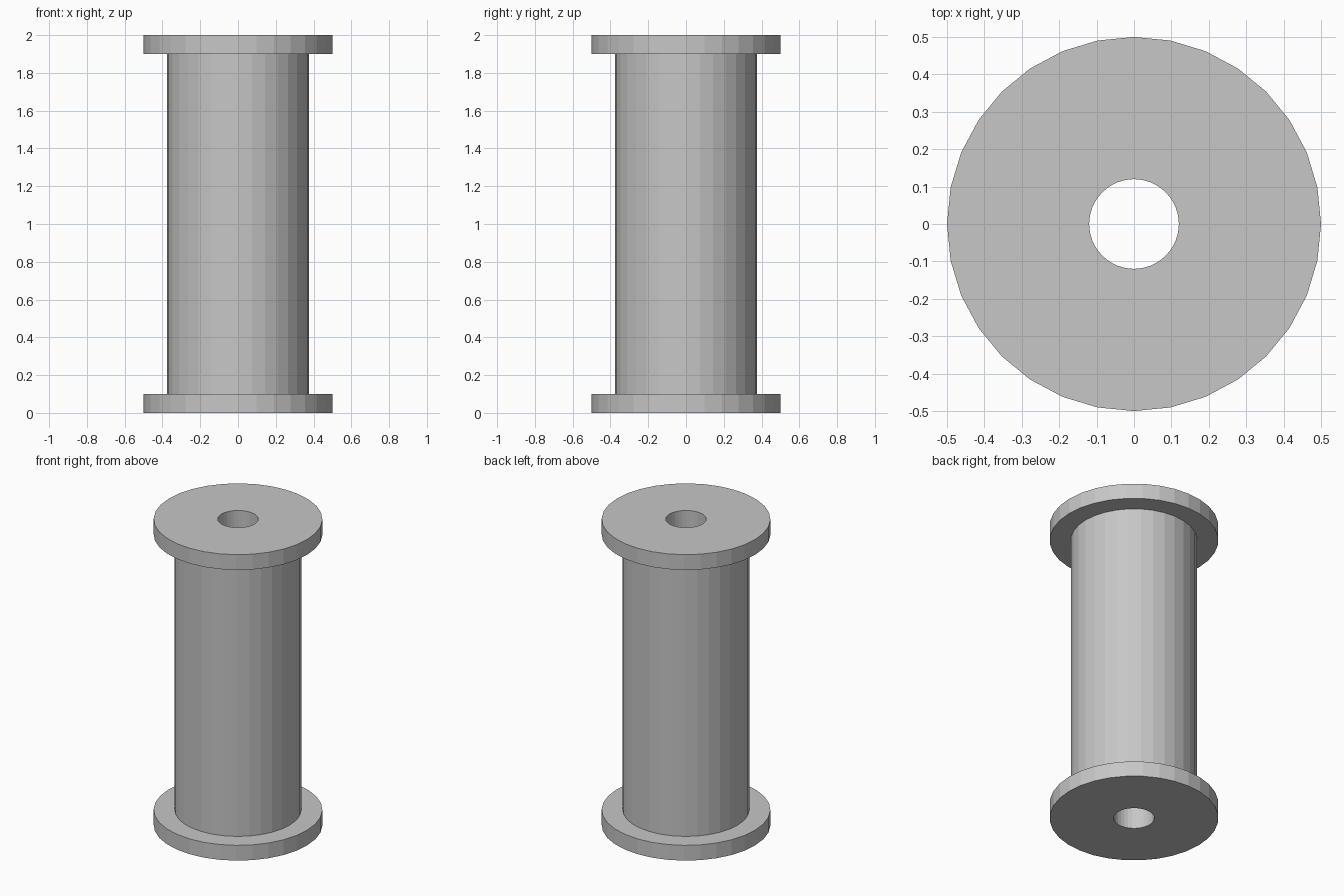
import bpy
import bmesh
from math import cos, sin, tau

cube = bpy.data.objects.get("Cube")
if cube:
    bpy.data.objects.remove(cube, do_unlink=True)

SIDES = 32
HEIGHT = 2.0
FLANGE = 0.1
RIM_R, CORE_R, HOLE_R = 0.5, 0.375, 0.12

# One plain grey for the whole spool
grey = bpy.data.materials.new("plain grey")
grey.use_nodes = True
colour = (0.57, 0.57, 0.57, 1)
grey.diffuse_color = colour
grey.node_tree.nodes["Principled BSDF"].inputs["Base Color"].default_value = colour


def lathe(name, profile):
    """Turn a closed (radius, z) profile around the z axis."""
    bm = bmesh.new()
    rings = []
    for r, z in profile:
        angles = [tau * i / SIDES for i in range(SIDES)]
        rings.append([bm.verts.new((r * cos(a), r * sin(a), z)) for a in angles])
    for k, ring in enumerate(rings):
        following = rings[(k + 1) % len(rings)]
        for i in range(SIDES):
            j = (i + 1) % SIDES
            bm.faces.new((ring[i], ring[j], following[j], following[i]))
    bmesh.ops.recalc_face_normals(bm, faces=bm.faces)
    mesh = bpy.data.meshes.new(name)
    bm.to_mesh(mesh)
    bm.free()
    mesh.materials.append(grey)
    obj = bpy.data.objects.new(name, mesh)
    bpy.context.collection.objects.link(obj)
    return obj


# Lower half of the outline: bore, flange, core; the upper half mirrors it
lower = [(HOLE_R, 0), (RIM_R, 0), (RIM_R, FLANGE), (CORE_R, FLANGE)]
upper = [(r, HEIGHT - z) for r, z in reversed(lower)]
lathe("spool", lower + upper)
